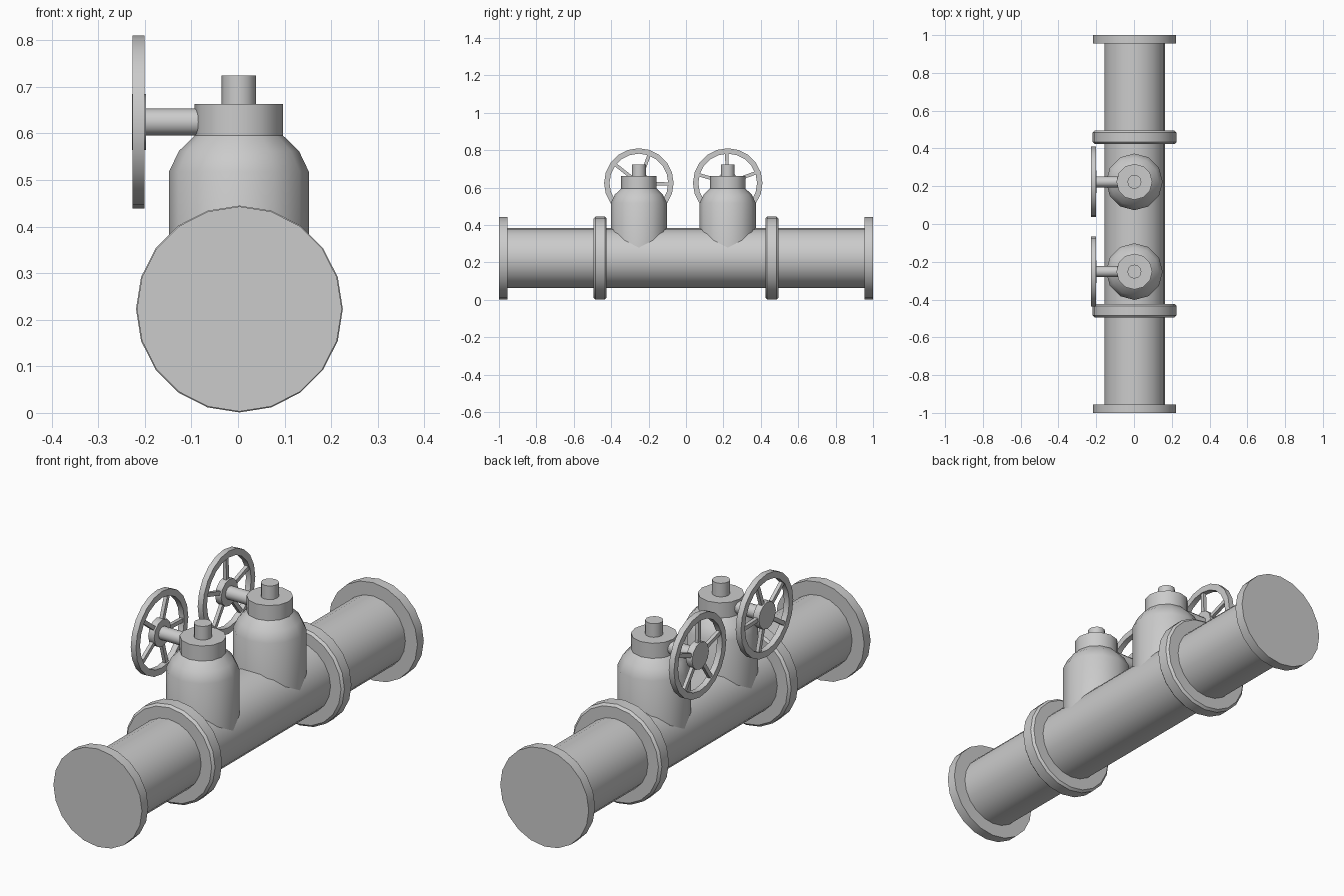
import bpy
import bmesh
from math import cos, sin, pi, radians
from mathutils import Matrix, Vector

if "Cube" in bpy.data.objects:
    bpy.data.objects.remove(bpy.data.objects["Cube"])

grey = bpy.data.materials.new("grey metal")
grey.use_nodes = True
grey.diffuse_color = (0.6, 0.6, 0.6, 1)
grey.node_tree.nodes["Principled BSDF"].inputs["Base Color"].default_value = (0.6, 0.6, 0.6, 1)

# Lathe axes: local z is turned onto the named direction
AXES = {
    "z": Matrix.Identity(4),
    "y": Matrix.Rotation(-pi / 2, 4, "X"),
    "x": Matrix.Rotation(pi / 2, 4, "Y"),
}


def finish(name, bm, matrix):
    bm.transform(matrix)
    bmesh.ops.recalc_face_normals(bm, faces=bm.faces)
    mesh = bpy.data.meshes.new(name)
    bm.to_mesh(mesh)
    bm.free()
    mesh.materials.append(grey)
    obj = bpy.data.objects.new(name, mesh)
    bpy.context.collection.objects.link(obj)
    bpy.ops.object.select_all(action="DESELECT")
    obj.select_set(True)
    bpy.context.view_layer.objects.active = obj
    bpy.ops.object.shade_smooth_by_angle(angle=radians(40))
    return obj


def lathe(name, profile, sides, axis, centre, closed=False):
    """Turn (radius, height) points round an axis; a closed profile makes a ring."""
    bm = bmesh.new()
    rings = []
    for radius, height in profile:
        rings.append([bm.verts.new((radius * cos(2 * pi * i / sides),
                                    radius * sin(2 * pi * i / sides), height))
                      for i in range(sides)])
    pairs = list(zip(rings, rings[1:]))
    if closed:
        pairs.append((rings[-1], rings[0]))
    else:
        bm.faces.new(rings[0])
        bm.faces.new(rings[-1])
    for a, b in pairs:
        for i in range(sides):
            j = (i + 1) % sides
            bm.faces.new((a[i], a[j], b[j], b[i]))
    return finish(name, bm, Matrix.Translation(centre) @ AXES[axis])


def cylinder(name, radius, start, end, sides, axis, centre):
    return lathe(name, [(radius, start), (radius, end)], sides, axis, centre)


PIPE = Vector((0.003, 0, 0.223))

# Main pipe and its flanges
cylinder("main_pipe", 0.16, -0.98, 0.98, 20, "y", PIPE)
for side, label in ((-1, "front"), (1, "back")):
    cylinder(label + "_end_flange", 0.22, side * 0.955, side, 20, "y", PIPE)
    lathe(label + "_joint_flange",
          [(0.212, -0.035), (0.222, -0.025), (0.222, 0.025), (0.212, 0.035)],
          20, "y", PIPE + Vector((0, side * 0.459, 0)))


def valve(label, y, spoke_start):
    # Bonnet: body, rounded shoulder and neck
    lathe(label + "_valve_body",
          [(0.15, 0.223), (0.15, 0.518), (0.129, 0.562), (0.095, 0.595), (0.095, 0.663)],
          12, "z", (0.002, y, 0))
    cylinder(label + "_valve_cap", 0.037, 0.65, 0.724, 12, "z", (0.002, y, 0))
    # Handwheel on its side shaft
    hub = Vector((-0.2135, y, 0.6245))
    cylinder(label + "_wheel_shaft", 0.029, 0, 0.18, 12, "x", hub)
    cylinder(label + "_wheel_hub", 0.06, -0.0145, 0.0155, 12, "x", hub)
    lathe(label + "_wheel_rim",
          [(0.157, -0.013), (0.186, -0.013), (0.186, 0.013), (0.157, 0.013)],
          20, "x", hub, closed=True)
    for k in range(5):
        bm = bmesh.new()
        bmesh.ops.create_cube(bm, size=1)
        bm.transform(Matrix.Translation((0, 0.11, 0)) @ Matrix.Diagonal((0.016, 0.12, 0.018, 1)))
        turn = Matrix.Rotation(radians(spoke_start + 72 * k), 4, "X")
        finish(f"{label}_wheel_spoke_{k + 1}", bm, Matrix.Translation(hub) @ turn)


valve("front", -0.252, 70)
valve("back", 0.223, 20)
